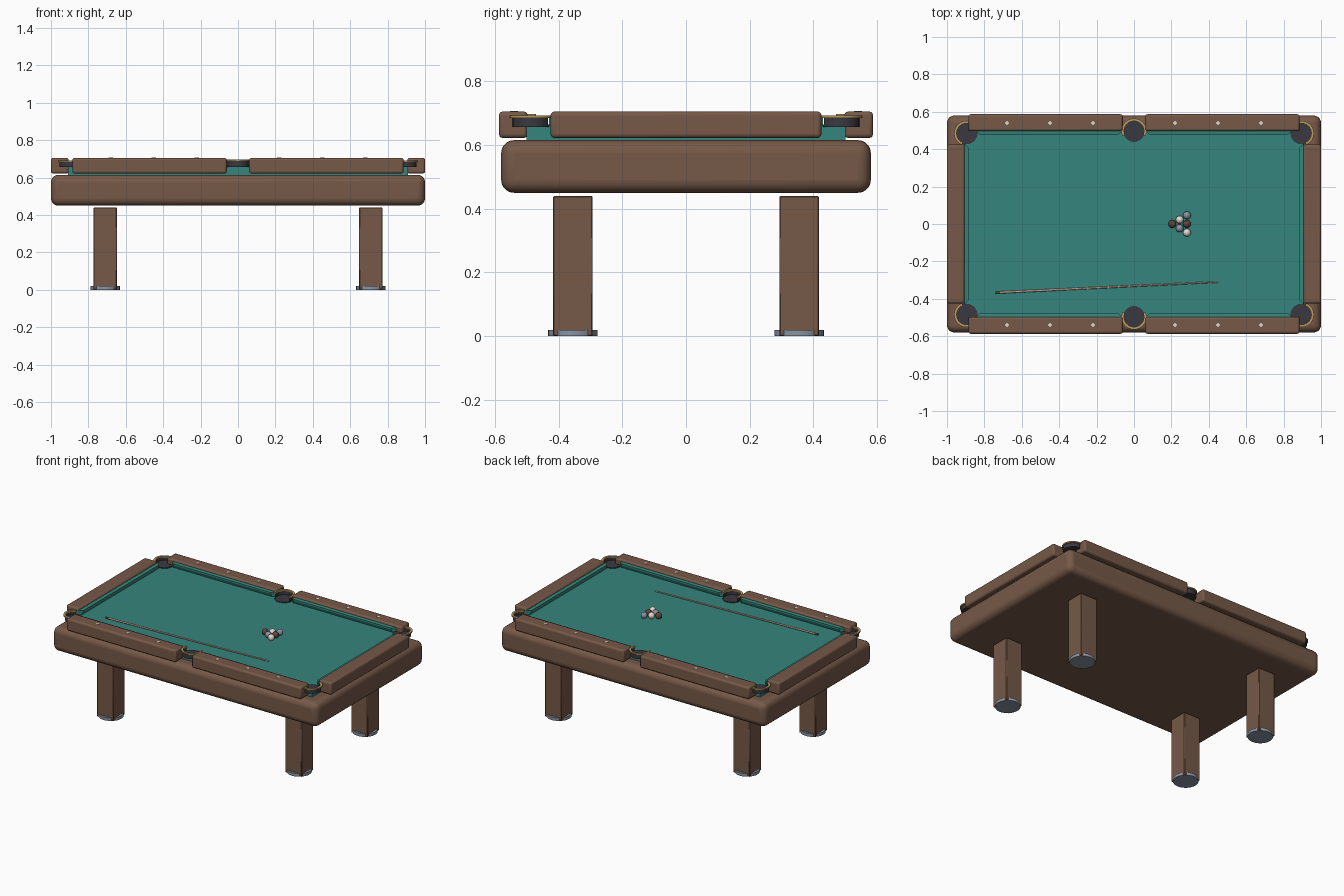
import bpy, bmesh
from math import pi, cos, sin, atan2
from mathutils import Vector, Matrix

if "Cube" in bpy.data.objects:
    bpy.data.objects.remove(bpy.data.objects["Cube"], do_unlink=True)


def material(name, r, g, b):
    m = bpy.data.materials.new(name)
    m.use_nodes = True
    m.diffuse_color = (r, g, b, 1)
    m.node_tree.nodes["Principled BSDF"].inputs["Base Color"].default_value = (r, g, b, 1)
    return m


WOOD = material("brown wood", 0.18, 0.1, 0.064)
FELT = material("green felt", 0.036, 0.235, 0.205)
DARK = material("dark pocket", 0.04, 0.04, 0.05)
GOLD = material("brass", 0.5, 0.33, 0.12)
STEEL = material("blue grey metal", 0.25, 0.29, 0.35)
IVORY = material("ivory", 0.75, 0.7, 0.63)
MAROON = material("dark brown ball", 0.12, 0.06, 0.045)
CUE = material("pink cue wood", 0.55, 0.36, 0.28)


def finish(name, bm, mat, smooth=False, bevel=0, segments=3):
    bmesh.ops.recalc_face_normals(bm, faces=bm.faces)
    mesh = bpy.data.meshes.new(name)
    bm.to_mesh(mesh)
    bm.free()
    mesh.materials.append(mat)
    ob = bpy.data.objects.new(name, mesh)
    bpy.context.collection.objects.link(ob)
    if bevel:
        mod = ob.modifiers.new("rounded edges", "BEVEL")
        mod.width, mod.segments = bevel, segments
    if smooth or bevel:
        bpy.ops.object.select_all(action="DESELECT")
        ob.select_set(True)
        bpy.context.view_layer.objects.active = ob
        bpy.ops.object.shade_smooth_by_angle(angle=pi / 5)
    return ob


def box(name, x, y, z, mat, bevel=0, segments=3):
    bm = bmesh.new()
    bmesh.ops.create_cube(bm, size=1)
    for v in bm.verts:
        v.co = [lo + (c + 0.5) * (hi - lo) for c, (lo, hi) in zip(v.co, (x, y, z))]
    return finish(name, bm, mat, False, bevel, segments)


def span(a, b, s):
    return tuple(sorted((a * s, b * s)))


def cylinder(name, center, r1, r2, depth, mat, sides=32, rot=None):
    bm = bmesh.new()
    m = Matrix.Translation(center) @ (rot or Matrix())
    bmesh.ops.create_cone(bm, cap_ends=True, segments=sides, radius1=r1, radius2=r2,
                          depth=depth, matrix=m)
    return finish(name, bm, mat, smooth=sides > 8)


def arc(name, center, r_in, r_out, z, facing, sweep, mat, steps=28):
    """Part of a flat ring, centred on the direction it faces."""
    bm = bmesh.new()
    rings = []
    for i in range(steps + 1):
        a = facing + sweep * (i / steps - 0.5)
        rings.append([bm.verts.new((center[0] + r * cos(a), center[1] + r * sin(a), h))
                      for r, h in ((r_in, z[0]), (r_out, z[0]), (r_out, z[1]), (r_in, z[1]))])
    for p, q in zip(rings, rings[1:]):
        for k in range(4):
            bm.faces.new((p[k], p[k - 1], q[k - 1], q[k]))
    bm.faces.new(rings[0])
    bm.faces.new(rings[-1])
    return finish(name, bm, mat, smooth=True)


def cushion(name, start, end, outward):
    """Felt nose profile swept along a rail; the ends are cut toward the pockets."""
    start, end, outward = Vector(start), Vector(end), Vector(outward)
    along = (end - start).normalized()
    profile = ((0, 0.655), (0, 0.692), (-0.024, 0.689), (-0.024, 0.679), (-0.014, 0.655))
    bm = bmesh.new()
    a, b = [[bm.verts.new(p + outward * d - along * d * s + Vector((0, 0, h)))
             for d, h in profile] for p, s in ((start, 1), (end, -1))]
    for k in range(len(profile)):
        bm.faces.new((a[k], a[k - 1], b[k - 1], b[k]))
    bm.faces.new(a)
    bm.faces.new(b)
    return finish(name, bm, FELT)


# Body and playing bed
box("table_body", (-1, 1), (-0.58, 0.58), (0.45, 0.615), WOOD, 0.04, 5)
box("felt_bed", (-0.91, 0.91), (-0.5, 0.5), (0.6, 0.66), FELT)

# Legs with round feet
for sx, side in ((-1, "right"), (1, "left")):
    for sy, end in ((-1, "front"), (1, "back")):
        box(f"{end}_{side}_leg", span(0.648, 0.772, sx), span(0.293, 0.417, sy), (0.001, 0.44),
            WOOD, 0.003, 1)
        cylinder(f"{end}_{side}_foot", (0.71 * sx, 0.355 * sy, 0.01), 0.078, 0.078, 0.02, STEEL)

# Rails, cushions and rail markers
for sx, side in ((-1, "right"), (1, "left")):
    box(f"{side}_end_rail", span(0.905, 1, sx), (-0.425, 0.425), (0.622, 0.705), WOOD, 0.012)
    cushion(f"{side}_end_cushion", (0.907 * sx, -0.43, 0), (0.907 * sx, 0.43, 0), (sx, 0, 0))
    for sy, end in ((-1, "front"), (1, "back")):
        box(f"{end}_{side}_rail", span(0.06, 0.885, sx), span(0.497, 0.587, sy),
            (0.622, 0.705), WOOD, 0.012)
        x0, x1 = span(0.062, 0.845, sx)
        cushion(f"{end}_{side}_cushion", (x0, 0.499 * sy, 0), (x1, 0.499 * sy, 0), (0, sy, 0))
        for i in range(3):
            cylinder(f"{end}_{side}_marker_{i + 1}", ((0.22 + 0.23 * i) * sx, 0.54 * sy, 0.705),
                     0.012, 0.012, 0.003, IVORY, sides=4)

# Pockets: dark floor, back wall and brass rim
for sx in (-1, 0, 1):
    for sy in (-1, 1):
        x, y = (0.895 * sx, 0.485 * sy) if sx else (0, 0.497 * sy)
        name = ("back_" if sy > 0 else "front_") + ("right", "middle", "left")[sx + 1]
        facing = atan2(sy, sx)
        lift = 0 if sx else 0.005
        cylinder(name + "_pocket_floor", (x, y, 0.661), 0.058, 0.058, 0.008, DARK)
        arc(name + "_pocket_wall", (x, y), 0.053, 0.059, (0.657, 0.685 + lift), facing,
            pi * 1.2, DARK)
        arc(name + "_pocket_rim", (x, y), 0.053, 0.067, (0.684 + lift, 0.692 + lift), facing,
            pi * 1.25, GOLD)

# Racked balls
RADIUS = 0.021
colors = (MAROON, STEEL, IVORY, IVORY, MAROON, STEEL)
n = 0
for row in range(3):
    for k in range(row + 1):
        bm = bmesh.new()
        spot = (0.205 + row * 0.039, (k - row / 2) * 0.046, 0.66 + RADIUS)
        bmesh.ops.create_uvsphere(bm, u_segments=20, v_segments=12, radius=RADIUS,
                                  matrix=Matrix.Translation(spot))
        finish(f"ball_{n + 1}", bm, colors[n], smooth=True)
        n += 1

# Cue stick: tapered shaft, dark grip band and pale tip
butt, tip = Vector((-0.74, -0.367, 0.666)), Vector((0.45, -0.31, 0.666))
turn = (tip - butt).to_track_quat("Z", "Y").to_matrix().to_4x4()
for name, a, b, mat in (("cue_butt", 0, 0.02, MAROON), ("cue_shaft", 0.02, 0.985, CUE),
                        ("cue_tip", 0.985, 1, IVORY)):
    cylinder(name, butt.lerp(tip, (a + b) / 2), 0.006 - 0.002 * a, 0.006 - 0.002 * b,
             (tip - butt).length * (b - a), mat, 12, turn)
